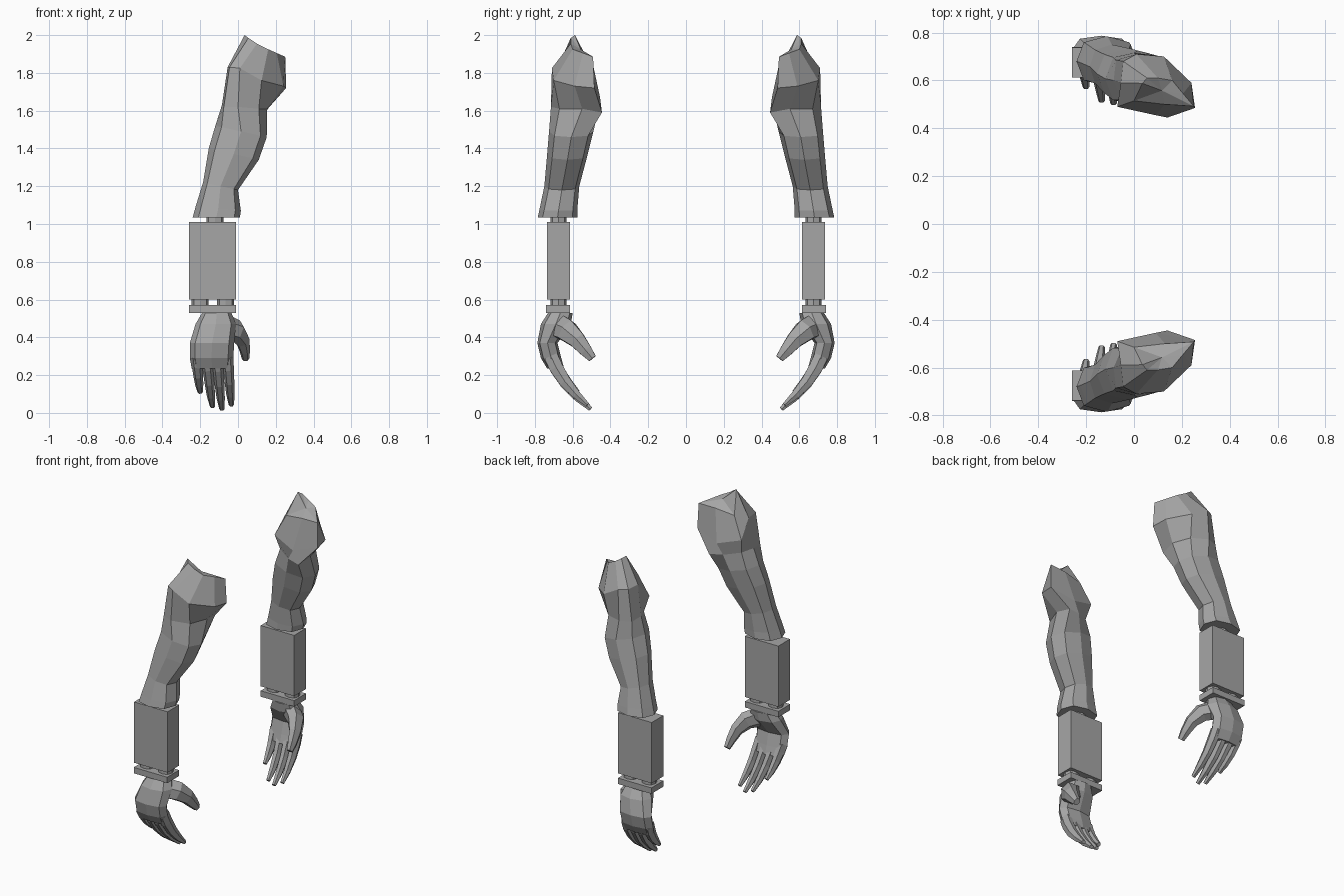
import bpy, bmesh, math
from mathutils import Vector

if "Cube" in bpy.data.objects:
    bpy.data.objects.remove(bpy.data.objects["Cube"])

grey = bpy.data.materials.new("mid grey")
grey.diffuse_color = (0.38, 0.38, 0.38, 1)
grey.use_nodes = True
grey.node_tree.nodes["Principled BSDF"].inputs["Base Color"].default_value = grey.diffuse_color


def finish(name, bm):
    """Make the object and mirror it to the other arm."""
    bmesh.ops.recalc_face_normals(bm, faces=bm.faces)
    me = bpy.data.meshes.new(name)
    bm.to_mesh(me)
    bm.free()
    me.materials.append(grey)
    ob = bpy.data.objects.new(name, me)
    bpy.context.collection.objects.link(ob)
    mod = ob.modifiers.new("other_arm", 'MIRROR')
    mod.use_axis = (False, True, False)
    mod.use_mirror_merge = False


def loft(bm, rings):
    """Skin a list of equal-length point rings and cap both ends."""
    vs = [[bm.verts.new(p) for p in r] for r in rings]
    n = len(vs[0])
    for a, b in zip(vs, vs[1:]):
        for i in range(n):
            j = (i + 1) % n
            bm.faces.new((a[i], a[j], b[j], b[i]))
    for ring, pts in ((vs[0], rings[0]), (vs[-1], rings[-1])):
        mid = bm.verts.new(sum((Vector(p) for p in pts), Vector()) / n)
        for i in range(n):
            bm.faces.new((ring[i], ring[(i + 1) % n], mid))


def oval(z, x0, x1, y0, y1, tilt=0.0, n=8):
    """Ring filling a rectangle; tilt raises -x and lowers +x."""
    out = []
    for i in range(n):
        a = 2 * math.pi * i / n
        c, s = math.cos(a), math.sin(a)
        c, s = (math.copysign(abs(v) ** 0.8, v) for v in (c, s))
        out.append(((x0 + x1) / 2 + c * (x1 - x0) / 2,
                    (y0 + y1) / 2 + s * (y1 - y0) / 2, z - c * tilt))
    return out


def tube(bm, path, radii, side, n=6):
    """Tapered finger: radii are (across, thick) pairs along the path."""
    path = [Vector(p) for p in path]
    rings = []
    for i, p in enumerate(path):
        d = (path[min(i + 1, len(path) - 1)] - path[max(i - 1, 0)]).normalized()
        u = (side - d * side.dot(d)).normalized()
        w = d.cross(u)
        rings.append([p + u * radii[i][0] * math.cos(2 * math.pi * k / n)
                      + w * radii[i][1] * math.sin(2 * math.pi * k / n)
                      for k in range(n)])
    loft(bm, rings)


def box(name, x0, x1, y0, y1, z0, z1):
    bm = bmesh.new()
    bmesh.ops.create_cube(bm, size=1)
    for v in bm.verts:
        v.co = ((x0 + x1) / 2 + v.co.x * (x1 - x0),
                (y0 + y1) / 2 + v.co.y * (y1 - y0),
                (z0 + z1) / 2 + v.co.z * (z1 - z0))
    finish(name, bm)


# Forearm block, wrist plate and connecting pins
box("forearm_block", -0.26, -0.01, -0.737, -0.613, 0.60, 1.01)
box("wrist_plate", -0.26, -0.01, -0.74, -0.613, 0.53, 0.57)
for name, x, z0, z1 in (("elbow_pin", -0.122, 1.0, 1.05),
                        ("wrist_pin_a", -0.20, 0.56, 0.61),
                        ("wrist_pin_b", -0.065, 0.56, 0.61)):
    bm = bmesh.new()
    loft(bm, [oval(z, x - .045, x + .045, -.718, -.632) for z in (z0, z1)])
    finish(name, bm)

# Upper arm; the last rings form the armpit bulge, shoulder and pointed rim
bm = bmesh.new()
rings = [oval(1.035, -.24, .01, -.785, -.575),
         oval(1.08, -.225, .015, -.775, -.575, .01),
         oval(1.20, -.185, .0, -.75, -.565, .02),
         oval(1.37, -.155, .11, -.735, -.52, .03),
         oval(1.49, -.12, .152, -.725, -.49, .03)]
rings.append([(.155, -.55, 1.61), (.14, -.445, 1.59), (.05, -.465, 1.60),
              (-.05, -.52, 1.62), (-.085, -.60, 1.63), (-.075, -.685, 1.62),
              (0, -.715, 1.62), (.11, -.67, 1.61)])
rings.append([(.24, -.59, 1.73), (.255, -.485, 1.72), (.09, -.455, 1.67),
              (-.07, -.49, 1.72), (-.055, -.59, 1.83), (-.045, -.68, 1.83),
              (.01, -.71, 1.825), (.125, -.70, 1.76)])
rings.append([(.205, -.545, 1.905), (.25, -.492, 1.885), (.13, -.50, 1.88),
              (.0, -.515, 1.86), (.035, -.588, 2.0), (.055, -.61, 1.985),
              (.10, -.61, 1.955), (.16, -.60, 1.925)])
loft(bm, rings)
finish("upper_arm", bm)

# Palm
bm = bmesh.new()
loft(bm, [oval(.53, -.19, -.035, -.73, -.60),
          oval(.47, -.225, -.01, -.768, -.61),
          oval(.37, -.255, -.02, -.787, -.68),
          oval(.29, -.255, -.025, -.768, -.66),
          oval(.235, -.245, -.03, -.735, -.645)])
finish("palm", bm)

# Four curled fingers: base x, tip x, length fraction
X = Vector((1, 0, 0))
curl = [(-.715, .30), (-.685, .235), (-.635, .155), (-.57, .08), (-.505, .02)]
for name, xa, xb, f in (("little_finger", -.222, -.20, .68),
                        ("ring_finger", -.168, -.135, .95),
                        ("middle_finger", -.112, -.085, 1.0),
                        ("index_finger", -.056, -.035, .92)):
    bm = bmesh.new()
    path = [(xa + (xb - xa) * i / 4, curl[0][0] + (y - curl[0][0]) * f,
             curl[0][1] + (z - curl[0][1]) * f) for i, (y, z) in enumerate(curl)]
    tube(bm, path, [(.03, .042), (.029, .042), (.026, .036), (.022, .026),
                    (.014, .013)], X)
    finish(name, bm)

# Thumb
bm = bmesh.new()
tube(bm, [(-.075, -.675, .46), (-.01, -.63, .435), (.024, -.575, .385),
          (.036, -.53, .33), (.04, -.495, .288)],
     [(.055, .07), (.052, .065), (.038, .05), (.028, .038), (.02, .025)], X)
finish("thumb", bm)
